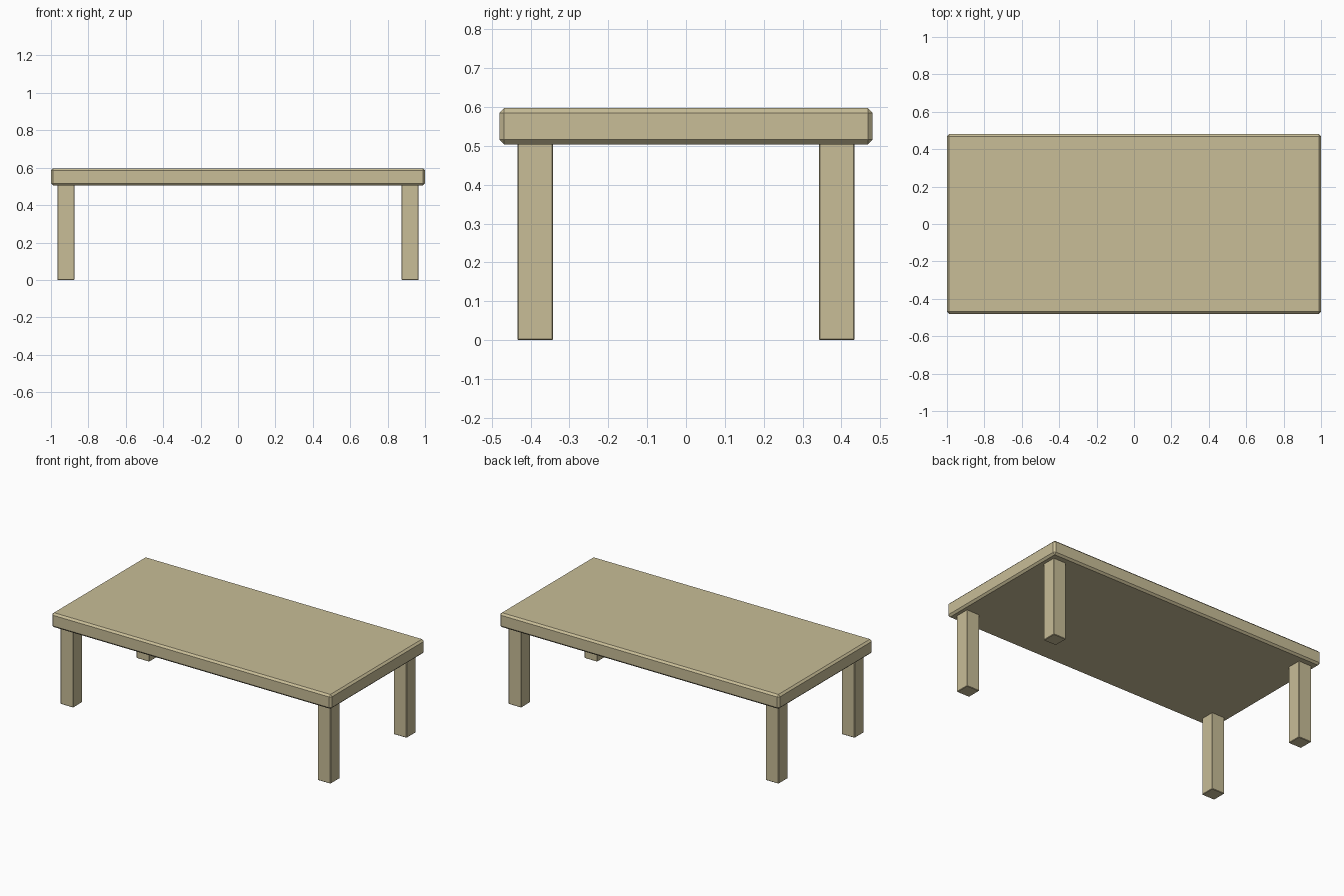
import bpy, bmesh

if "Cube" in bpy.data.objects:
    bpy.data.objects.remove(bpy.data.objects["Cube"])


def chamfered_box(name, center, size, chamfer, mat):
    """Box with flat single-segment chamfers on every edge."""
    bm = bmesh.new()
    bmesh.ops.create_cube(bm, size=1.0)
    bmesh.ops.scale(bm, vec=size, verts=bm.verts)
    bmesh.ops.bevel(bm, geom=bm.edges[:], offset=chamfer, segments=1,
                    profile=0.5, affect='EDGES')
    mesh = bpy.data.meshes.new(name)
    bm.to_mesh(mesh)
    bm.free()
    obj = bpy.data.objects.new(name, mesh)
    obj.location = center
    mesh.materials.append(mat)
    bpy.context.collection.objects.link(obj)
    return obj


wood = bpy.data.materials.new("pale_wood")
wood.diffuse_color = (0.58, 0.51, 0.31, 1.0)
wood.use_nodes = True
wood.node_tree.nodes["Principled BSDF"].inputs["Base Color"].default_value = wood.diffuse_color

HEIGHT, UNDERSIDE = 0.597, 0.504

# Table top slab
chamfered_box("table_top", (0, 0, (HEIGHT + UNDERSIDE) / 2),
              (2.0, 0.96, HEIGHT - UNDERSIDE), 0.012, wood)

# Four square legs near the corners, tucked slightly into the slab
LEG_TOP = UNDERSIDE + 0.003
for side, sx in (("left", -1), ("right", 1)):
    for end, sy in (("front", -1), ("back", 1)):
        chamfered_box(f"{end}_{side}_leg",
                      (sx * 0.92, sy * 0.388, LEG_TOP / 2),
                      (0.092, 0.092, LEG_TOP), 0.003, wood)
